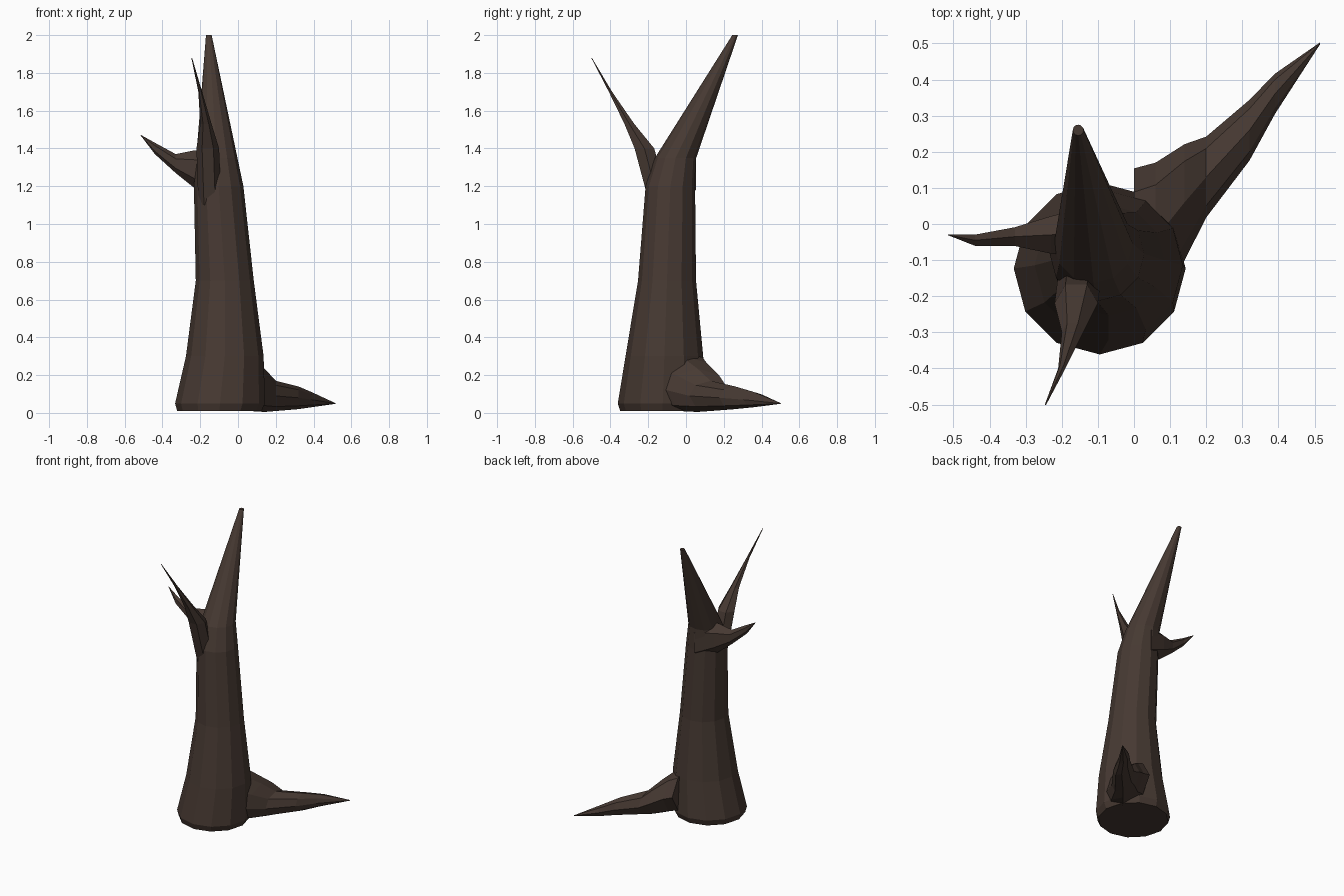
import bpy, bmesh
from math import cos, sin, pi

cube = bpy.data.objects.get("Cube")
if cube:
    bpy.data.objects.remove(cube, do_unlink=True)

bark = bpy.data.materials.new("dark_bark")
bark.use_nodes = True
colour = (0.062, 0.041, 0.032, 1)
bark.diffuse_color = colour
bsdf = bark.node_tree.nodes["Principled BSDF"]
bsdf.inputs["Base Color"].default_value = colour


def tapered_limb(name, sides, path, upright=True, widen=1):
    """Skin a faceted limb along a path of (x, y, z, radius) stations.

    Upright limbs use level rings; the others use rings facing along x.
    The widen factor scales each ring in y.
    """
    bm = bmesh.new()
    rings = []
    for x, y, z, radius in path:
        ring = []
        for i in range(sides):
            angle = 2 * pi * i / sides
            across = radius * widen * sin(angle)
            along = radius * cos(angle)
            if upright:
                corner = (x + along, y + across, z)
            else:
                corner = (x, y + across, z + along)
            ring.append(bm.verts.new(corner))
        rings.append(ring)
    for lower, upper in zip(rings, rings[1:]):
        for i in range(sides):
            j = (i + 1) % sides
            bm.faces.new((lower[i], lower[j], upper[j], upper[i]))
    # close both ends
    bm.faces.new(rings[0])
    bm.faces.new(rings[-1])
    bmesh.ops.recalc_face_normals(bm, faces=bm.faces)
    mesh = bpy.data.meshes.new(name)
    bm.to_mesh(mesh)
    bm.free()
    mesh.materials.append(bark)
    limb = bpy.data.objects.new(name, mesh)
    bpy.context.collection.objects.link(limb)


def above(z, level):
    """Height by which z passes a level, or nothing below it."""
    return max(0, z - level)


def below(z, level):
    """Depth of z under a level, or nothing above it."""
    return max(0, level - z)


def trunk_station(z):
    """Flared foot, slow taper, then a pointed top that bends backwards."""
    x = -0.07 - below(z, 0.3) / 10 - above(z, 0.7) * 0.065
    y = -0.125 + z * 0.035 + above(z, 1.3) * 0.45
    flare = below(z, 0.7) * 0.085
    undercut = below(z, 0.05) / 2
    radius = 0.185 - z * 0.045 + flare - undercut - above(z, 1.2) / 10
    return x, y, z, radius


# trunk and its tall main limb
heights = (0.01, 0.05, 0.3, 0.7, 1, 1.2, 1.35, 1.5, 1.65, 1.8, 2)
tapered_limb("trunk", 12, [trunk_station(z) for z in heights])

# thin forked branch rising to the front
tapered_limb("front_branch", 6, [
    (-0.15, -0.14, 1.1, 0.06),
    (-0.16, -0.22, 1.4, 0.06),
    (-0.17, -0.3, 1.53, 0.03),
    (-0.2, -0.4, 1.7, 0.01),
    (-0.245, -0.5, 1.88, 0.002),
])

# short spike branch on the right side
tapered_limb("side_branch", 6, [
    (-0.1, -0.02, 1.25, 0.14),
    (-0.23, -0.03, 1.29, 0.1),
    (-0.33, -0.035, 1.32, 0.05),
    (-0.44, -0.045, 1.4, 0.03),
    (-0.515, -0.03, 1.47, 0.002),
], upright=False, widen=0.6)

# flat root reaching out to the back left
tapered_limb("root", 8, [
    (0, -0.07, 0.18, 0.16),
    (0.06, -0.04, 0.16, 0.15),
    (0.14, 0.06, 0.12, 0.115),
    (0.2, 0.13, 0.09, 0.08),
    (0.32, 0.26, 0.08, 0.06),
    (0.39, 0.36, 0.07, 0.04),
    (0.515, 0.5, 0.05, 0.002),
], upright=False, widen=1.4)
